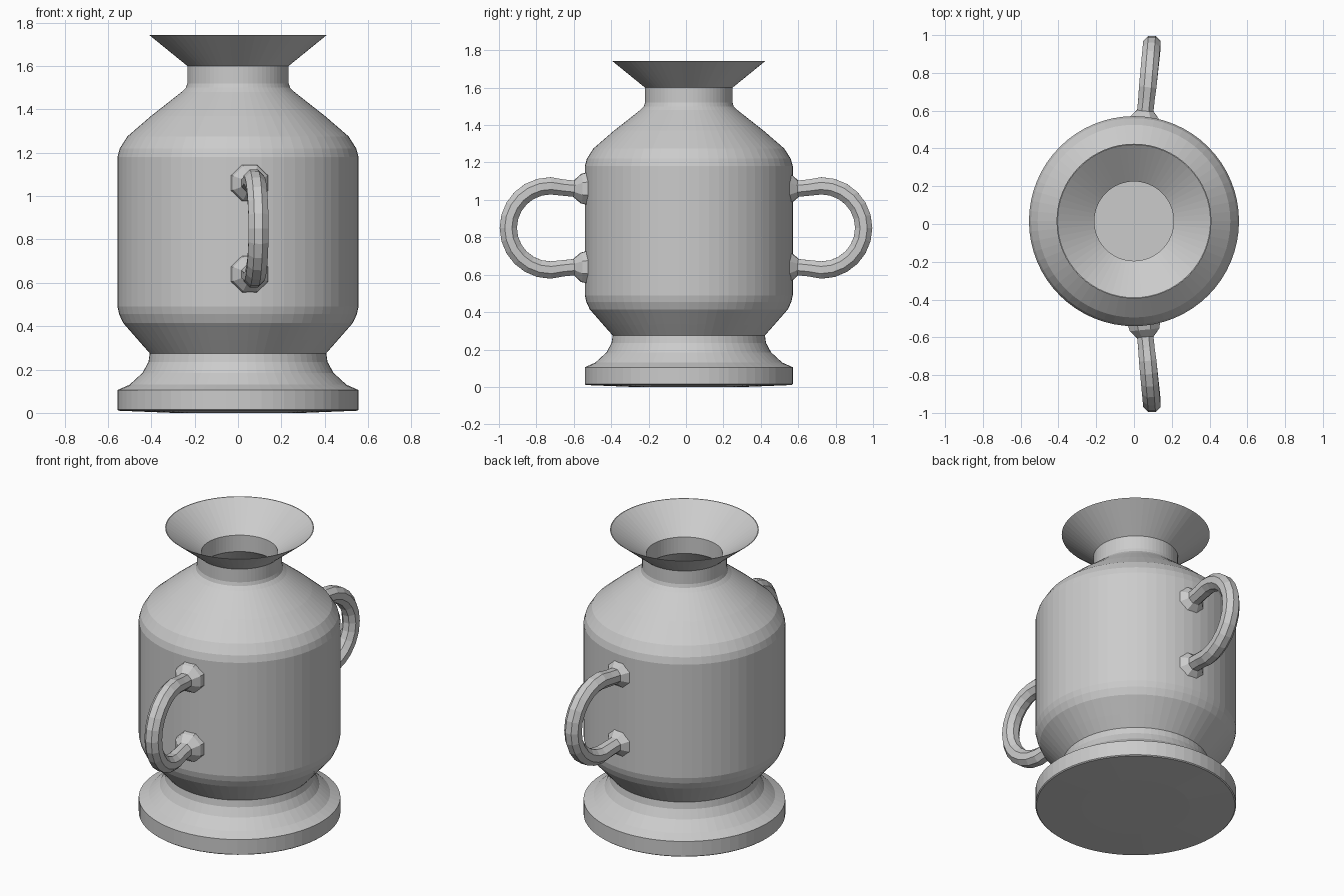
import bpy, bmesh, math
from mathutils import Vector

if "Cube" in bpy.data.objects:
    bpy.data.objects.remove(bpy.data.objects["Cube"])

SIDES = 64        # facets around the vessel
BODY_Y = 0.015    # vessel axis sits slightly behind the origin


def finish(bm, name):
    bmesh.ops.remove_doubles(bm, verts=bm.verts, dist=1e-5)
    bmesh.ops.recalc_face_normals(bm, faces=bm.faces)
    mesh = bpy.data.meshes.new(name)
    bm.to_mesh(mesh)
    bm.free()
    obj = bpy.data.objects.new(name, mesh)
    bpy.context.collection.objects.link(obj)
    return obj


def lathe(name, profile):
    bm = bmesh.new()
    verts = [bm.verts.new((r, BODY_Y, z)) for r, z in profile]
    edges = [bm.edges.new(pair) for pair in zip(verts, verts[1:])]
    bmesh.ops.spin(bm, geom=verts + edges, cent=(0, BODY_Y, 0), axis=(0, 0, 1),
                   angle=math.tau, steps=SIDES, use_merge=True)
    return finish(bm, name)


def handle(name, side):
    # Half path as (y, z offset from handle middle, radius): flared root, then arc
    mid = 0.85
    upper = [(0.50, 0.21, 0.10), (0.56, 0.21, 0.085), (0.60, 0.21, 0.047), (0.66, 0.216, 0.047)]
    arc = []
    for i in range(13):
        a = math.pi / 2 - math.pi * i / 12
        arc.append((0.725 + 0.225 * math.cos(a), 0.225 * math.sin(a), 0.05))
    path = upper + arc + [(y, -z, r) for y, z, r in reversed(upper)]
    pts = [Vector((0.06 + (y - 0.6) * 0.1, y, mid + z)) for y, z, r in path]
    bm = bmesh.new()
    rings = []
    for i, p in enumerate(pts):
        tangent = (pts[min(i + 1, len(pts) - 1)] - pts[max(i - 1, 0)]).normalized()
        across = tangent.cross(Vector((1, 0, 0))).normalized()
        sideways = across.cross(tangent)
        ring = []
        for k in range(8):
            a = math.tau * (k + 0.5) / 8
            v = p + path[i][2] * (math.cos(a) * across + math.sin(a) * sideways)
            ring.append(bm.verts.new((v.x, v.y * side, v.z)))
        rings.append(ring)
    for a, b in zip(rings, rings[1:]):
        for k in range(8):
            n = (k + 1) % 8
            bm.faces.new((a[k], a[n], b[n], b[k]))
    bm.faces.new(rings[0])
    bm.faces.new(rings[-1])
    return finish(bm, name)


# Vessel: foot, belly, shoulder, neck, flared lip, then back down the hollow inside
lathe("vessel", [
    (0, 0), (0.30, 0), (0.55, 0.01), (0.556, 0.015), (0.556, 0.105),
    (0.50, 0.13), (0.44, 0.185), (0.413, 0.235), (0.407, 0.275),
    (0.46, 0.335), (0.53, 0.415), (0.548, 0.455), (0.556, 0.49),
    (0.556, 1.18), (0.545, 1.22), (0.51, 1.275), (0.40, 1.37), (0.26, 1.48),
    (0.24, 1.50), (0.234, 1.52), (0.234, 1.60), (0.41, 1.743),
    (0.405, 1.743), (0.21, 1.60), (0.21, 1.50), (0.49, 1.26), (0.53, 1.18),
    (0.53, 0.49), (0.505, 0.42), (0.39, 0.29), (0, 0.29)])

# Handles, front and back
handle("front_handle", -1)
handle("back_handle", 1)
